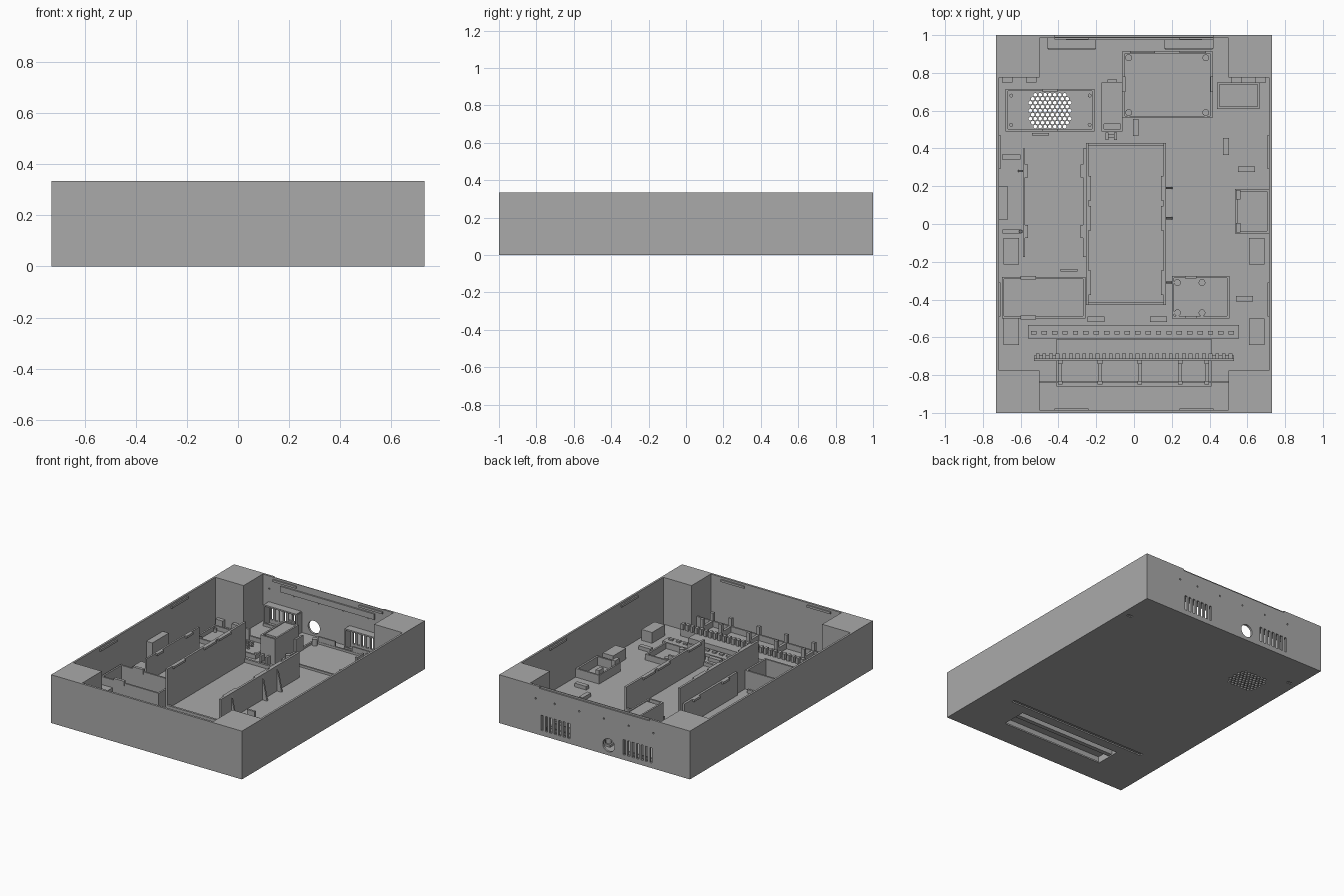
import bpy, bmesh, math
from mathutils import Matrix, Vector

grey = bpy.data.materials.new("plain grey")
grey.diffuse_color = (0.4, 0.4, 0.4, 1)
FLOOR, TOP = 0.01, 0.334


def finish(name, bm):
    bmesh.ops.recalc_face_normals(bm, faces=bm.faces)
    me = bpy.data.meshes.new(name)
    bm.to_mesh(me)
    bm.free()
    me.materials.append(grey)
    ob = bpy.data.objects.new(name, me)
    bpy.context.collection.objects.link(ob)
    return ob


def add_box(bm, x0, x1, y0, y1, z0, z1):
    m = Matrix.Translation(((x0 + x1) / 2, (y0 + y1) / 2, (z0 + z1) / 2))
    m = m @ Matrix.Diagonal((abs(x1 - x0), abs(y1 - y0), abs(z1 - z0), 1))
    bmesh.ops.create_cube(bm, size=1, matrix=m)


def add_cyl(bm, x, y, z, r, h, n=16, rot=Matrix()):
    m = Matrix.Translation((x, y, z)) @ rot
    bmesh.ops.create_cone(bm, cap_ends=True, segments=n, radius1=r, radius2=r, depth=h, matrix=m)


def boxes(name, items):
    bm = bmesh.new()
    for b in items:
        add_box(bm, *b)
    return finish(name, bm)


def frame(x0, x1, y0, y1, h, t=0.012):
    """Four thin walls standing on the floor."""
    z = FLOOR - 0.002
    return [(x0, x1, y0, y0 + t, z, h), (x0, x1, y1 - t, y1, z, h),
            (x0, x0 + t, y0 + t, y1 - t, z, h), (x1 - t, x1, y0 + t, y1 - t, z, h)]


def cut(ob, cutter):
    mod = ob.modifiers.new("cut", "BOOLEAN")
    mod.operation, mod.solver, mod.object = "DIFFERENCE", "EXACT", cutter
    bpy.context.view_layer.update()
    me = bpy.data.meshes.new_from_object(ob.evaluated_get(bpy.context.evaluated_depsgraph_get()))
    ob.modifiers.clear()
    ob.data = me
    bpy.data.objects.remove(cutter)


# Case: open box with four solid corner blocks
case = boxes("case", [(-0.73, 0.73, -1, 1, 0, TOP)])
bm = bmesh.new()
quarter = [(0.716, 0.775), (0.5, 0.775), (0.5, 0.985)]
prof = quarter + [(-x, y) for x, y in quarter[::-1]]
prof += [(-x, -y) for x, y in prof]
face = bm.faces.new([bm.verts.new((x, y, FLOOR)) for x, y in prof])
ext = bmesh.ops.extrude_face_region(bm, geom=[face])["geom"]
bmesh.ops.translate(bm, vec=(0, 0, 0.5), verts=[v for v in ext if isinstance(v, bmesh.types.BMVert)])
cut(case, finish("cavity", bm))

# Openings: grille, rear vents, rear socket, light slot, display window, screw notches
bm = bmesh.new()
for j in range(-4, 5):
    for i in range(-5, 6):
        dx, dy = (i + 0.5 * (j % 2)) * 0.026, j * 0.0225 * 0.85 / 0.85 * 0.75
        if abs(dx) + abs(dy) * 0.6 < 0.125:
            add_cyl(bm, -0.445 + dx, 0.60 + dy * 1.0 * 1.25, 0, 0.0105, 0.05, 6)
for c in (0.30, -0.33):
    for i in range(-3, 4):
        x = c + i * 0.034
        add_box(bm, x - 0.009, x + 0.009, 0.95, 1.05, 0.035, 0.14)
turn = Matrix.Rotation(math.pi / 2, 4, "X")
add_cyl(bm, -0.108, 1, 0.07, 0.045, 0.1, 32, turn)
for x in (-0.5, -0.29, -0.08, 0.13, 0.34, 0.5):
    add_cyl(bm, x * 0.9, 1, 0.245, 0.006, 0.1, 8, turn)
add_box(bm, -0.54, 0.54, -0.578, -0.554, -0.02, 0.05)
add_box(bm, -0.395, 0.395, -0.82, -0.645, -0.02, 0.05)
for x in (-0.67, 0.67):
    add_box(bm, x - 0.018, x + 0.018, 0.745, 0.765, -0.02, 0.006)
add_box(bm, -0.42, 0.42, 0.99, 1.02, TOP - 0.012, TOP + 0.02)
cut(case, finish("openings", bm))

# Front light strip with a row of small cells
strip = [(-0.56, 0.555, -0.605, -0.535, 0.02, 0.03)] + frame(-0.56, 0.555, -0.605, -0.535, 0.03)
for i in range(20):
    x = -0.53 + i * 0.055
    strip.append((x - 0.014, x + 0.014, -0.586, -0.566, 0.029, 0.04))
boxes("light_strip", strip)

# Display tray with toothed rail and ribs
tray = [(-0.41, 0.41, -0.86, -0.61, 0.05, 0.06)] + frame(-0.41, 0.41, -0.86, -0.61, 0.055)
tray += [(-0.53, 0.53, -0.725, -0.712, 0.008, 0.085), (-0.53, 0.53, -0.712, -0.695, 0.008, 0.065),
         (-0.5, 0.5, -0.842, -0.83, 0.008, 0.10)]
for i in range(30):
    x = -0.51 + i * 0.0352
    tray.append((x - 0.01, x + 0.01, -0.715, -0.685, 0.06, 0.1))
for x in (-0.39, -0.18, 0.03, 0.245, 0.385):
    tray += [(x - 0.009, x + 0.009, -0.835, -0.72, 0.05, 0.10),
             (x - 0.012, x + 0.012, -0.74, -0.72, 0.05, 0.155),
             (x - 0.012, x + 0.012, -0.85, -0.83, 0.05, 0.155)]
boxes("display_tray", tray)

# Central battery bay: one tall and one lower long wall with clips
bay = [(-0.255, -0.24, -0.43, 0.43, 0.008, 0.285), (0.155, 0.17, -0.43, 0.43, 0.008, 0.185),
       (-0.24, 0.155, 0.415, 0.43, 0.008, 0.035), (-0.24, 0.155, -0.43, -0.415, 0.008, 0.035)]
for y in (0.19, 0.03, -0.31):
    bay += [(-0.24, -0.228, y - 0.065, y + 0.065, 0.27, 0.285), (0.143, 0.155, y - 0.065, y + 0.065, 0.17, 0.185)]
boxes("battery_bay", bay)

# Side bay beside it
side = [(-0.588, -0.576, -0.175, 0.4, 0.008, 0.17), (-0.27, -0.255, -0.175, 0.4, 0.008, 0.17)]
for y in (0.28, -0.04):
    side += [(-0.576, -0.562, y - 0.035, y + 0.035, 0.155, 0.17), (-0.284, -0.27, y - 0.035, y + 0.035, 0.155, 0.17)]
boxes("side_bay", side)

# Triangular buttresses behind the long walls
bm = bmesh.new()
ribs = [(0.17, 0.205, y, 0.17) for y in (0.19, 0.03, -0.31)] + [(-0.588, -0.615, y, 0.155) for y in (0.28, -0.04)]
for x0, x1, y, h in ribs:
    a, b = [[bm.verts.new((x, yy, z)) for x, z in ((x0, 0.008), (x1, 0.008), (x0, h))] for yy in (y - 0.006, y + 0.006)]
    bm.faces.new(a)
    bm.faces.new(b)
    for i in range(3):
        k = (i + 1) % 3
        bm.faces.new((a[i], a[k], b[k], b[i]))
finish("buttresses", bm)

# Walled trays, with clips on their long edges
boxes("speaker_frame", frame(-0.68, -0.21, 0.49, 0.715, 0.04)
      + [(-0.485, -0.405, y, y + 0.014, 0.008, 0.085) for y in (0.49, 0.70)])
boxes("module_tray", frame(-0.70, -0.257, -0.50, -0.28, 0.14)
      + [(-0.60, -0.52, y, y + 0.02, 0.12, 0.155) for y in (-0.505, -0.295)])
boxes("small_board_tray", frame(0.20, 0.505, -0.50, -0.275, 0.05)
      + [(0.27, 0.33, y, y + 0.014, 0.008, 0.09) for y in (-0.5, -0.289)])
boxes("connector_tray", frame(0.44, 0.665, 0.61, 0.75, 0.08))
boxes("switch_tray", frame(0.535, 0.715, -0.05, 0.185, 0.07)
      + [(0.54, 0.565, y, y + 0.05, 0.008, 0.10) for y in (-0.045, 0.13)])
boxes("main_board_frame", frame(-0.06, 0.415, 0.56, 0.915, 0.025)
      + [(x, x + 0.014, 0.70, 0.78, 0.008, 0.11) for x in (-0.06, 0.405)]
      + [(-0.02, 0.11, 0.905, 0.915, 0.008, 0.06), (0.24, 0.38, 0.905, 0.915, 0.008, 0.06)])
boxes("upright_holder", frame(-0.172, -0.06, 0.49, 0.75, 0.19)
      + [(-0.165, -0.07, 0.53, 0.745, 0.17, 0.185), (-0.14, -0.09, 0.75, 0.765, 0.008, 0.2)])

# Board standoffs
bm = bmesh.new()
for xs, ys, h in (((-0.028, 0.38), (0.59, 0.88), 0.05), ((0.23, 0.36), (-0.47, -0.31), 0.05),
                  ((-0.65, -0.235), (0.525, 0.68), 0.03)):
    for x in xs:
        for y in ys:
            add_cyl(bm, x, y, h / 2 + 0.004, 0.018 if h > 0.04 else 0.01, h)
finish("standoffs", bm)

# Support blocks against the side walls
blocks = [(s * 0.61, s * 0.69, y - 0.07, y + 0.07, 0.008, 0.085) for s in (-1, 1) for y in (-0.57, -0.145)]
blocks += [(-0.718, -0.67, 0.02, 0.2, 0.008, 0.18)]
blocks += [(x - 0.028, x + 0.028, 0.75, 0.778, 0.008, 0.06) for x in (-0.67, -0.545, 0.545, 0.67)]
boxes("support_blocks", blocks)

# Small loose ribs and cable guides: centre and size in plan
guides = [(-0.65, 0.355, 0.1, 0.025), (-0.645, -0.04, 0.1, 0.022), (-0.495, 0.475, 0.09, 0.014),
          (-0.345, -0.245, 0.09, 0.014), (0.595, 0.29, 0.09, 0.03), (0.585, -0.395, 0.09, 0.03),
          (0.487, 0.41, 0.03, 0.09), (0.01, 0.51, 0.03, 0.09), (-0.2, -0.505, 0.09, 0.03), (0.13, -0.505, 0.09, 0.03)]
boxes("cable_guides", [(x - w / 2, x + w / 2, y - d / 2, y + d / 2, 0.008, 0.035) for x, y, w, d in guides])
boxes("cable_clamp", [(-0.15, -0.135, 0.445, 0.485, 0.008, 0.07), (-0.105, -0.09, 0.445, 0.485, 0.008, 0.07),
                      (-0.14, -0.1, 0.455, 0.475, 0.008, 0.03)])

# Rear wall: vent baffles and fixing bar
rear = []
for c in (0.29, -0.33):
    rear += [(c - 0.125, c + 0.125, 0.925, 0.935, 0.008, 0.03), (c - 0.125, c + 0.125, 0.93, 0.986, 0.145, 0.155)]
    rear += [(c + s * 0.125 - 0.005, c + s * 0.125 + 0.005, 0.93, 0.986, 0.008, 0.15) for s in (-1, 1)]
rear += [(-0.36, 0.36, 0.975, 0.986, 0.25, 0.29)]
boxes("rear_baffles", rear)

# Snap tabs along the rim
tabs = [(s * 0.706, s * 0.718, y - 0.09, y + 0.09, 0.305, 0.32) for s in (-1, 1) for y in (-0.4, 0.38)]
tabs += [(x - 0.09, x + 0.09, s * 0.976, s * 0.986, 0.305, 0.32) for s in (-1, 1) for x in (-0.33, 0.33)]
boxes("rim_tabs", tabs)
